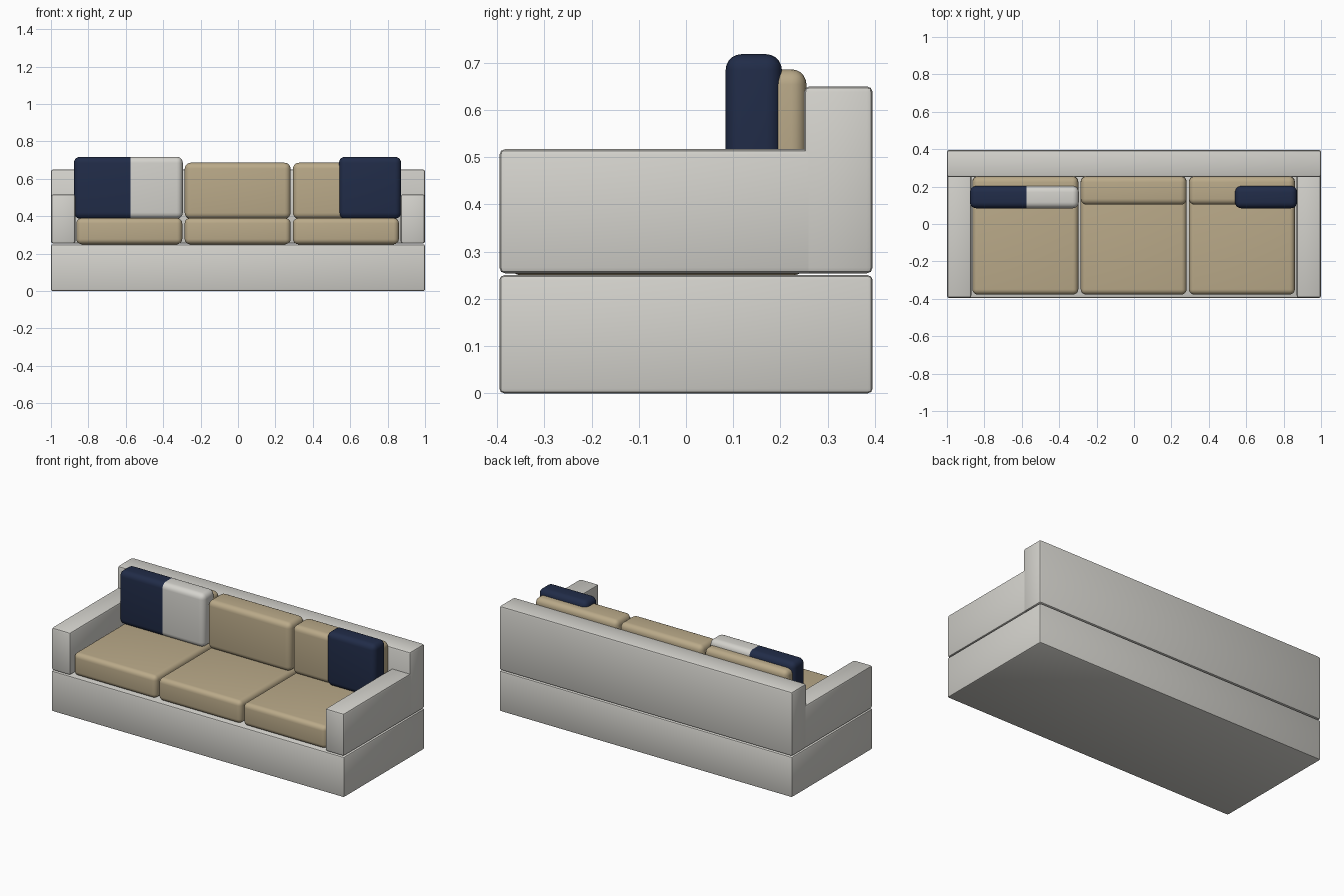
import bpy, bmesh
from math import radians
from mathutils import Vector

cube = bpy.data.objects.get("Cube")
if cube:
    bpy.data.objects.remove(cube)


def material(name, rgb):
    mat = bpy.data.materials.new(name)
    mat.use_nodes = True
    mat.diffuse_color = (*rgb, 1)
    bsdf = mat.node_tree.nodes["Principled BSDF"]
    bsdf.inputs["Base Color"].default_value = (*rgb, 1)
    bsdf.inputs["Roughness"].default_value = 0.8
    return mat


white = material("off_white", (0.66, 0.65, 0.61))
tan = material("tan_fabric", (0.49, 0.40, 0.25))
navy = material("navy_fabric", (0.015, 0.025, 0.065))


def block(name, low, high, radius, segments, mats, split_x=None):
    """Rounded box between two corners; faces left of split_x take the second material."""
    low, high = Vector(low), Vector(high)
    size, middle = high - low, (low + high) / 2
    bm = bmesh.new()
    bmesh.ops.create_cube(bm, size=1)
    for v in bm.verts:
        v.co = Vector(a * b for a, b in zip(v.co, size)) + middle
    bmesh.ops.bevel(bm, geom=bm.edges[:], offset=radius, segments=segments,
                    profile=0.5, affect='EDGES')
    if split_x is not None:
        bmesh.ops.bisect_plane(bm, geom=bm.verts[:] + bm.edges[:] + bm.faces[:],
                               plane_co=(split_x, 0, 0), plane_no=(1, 0, 0))
        for f in bm.faces:
            f.material_index = int(f.calc_center_median().x < split_x)
    mesh = bpy.data.meshes.new(name)
    bm.to_mesh(mesh)
    bm.free()
    for mat in mats:
        mesh.materials.append(mat)
    obj = bpy.data.objects.new(name, mesh)
    bpy.context.collection.objects.link(obj)
    bpy.ops.object.select_all(action='DESELECT')
    obj.select_set(True)
    bpy.context.view_layer.objects.active = obj
    bpy.ops.object.shade_smooth_by_angle(angle=radians(40))
    return obj


# Frame: plinth, backrest and arms
block("base", (-1, -0.395, 0), (1, 0.395, 0.25), 0.01, 2, [white])
block("backrest", (-1, 0.25, 0.254), (1, 0.395, 0.65), 0.012, 2, [white])
for side, x0, x1 in (("right", -0.999, -0.87), ("left", 0.87, 0.999)):
    block(side + "_arm", (x0, -0.395, 0.254), (x1, 0.394, 0.517), 0.012, 2, [white])

# Three seat cushions with back cushions above them
for place, x in (("right", -0.581), ("middle", -0.002), ("left", 0.577)):
    block(place + "_seat_cushion", (x - 0.283, -0.377, 0.25), (x + 0.283, 0.255, 0.39),
          0.028, 5, [tan])
    block(place + "_back_cushion", (x - 0.283, 0.103, 0.386), (x + 0.283, 0.255, 0.686),
          0.032, 5, [tan])

# Throw pillows: one two-tone, one plain
block("two_tone_pillow", (-0.877, 0.084, 0.387), (-0.295, 0.203, 0.718), 0.033, 5,
      [white, navy], split_x=-0.575)
block("navy_pillow", (0.54, 0.084, 0.387), (0.872, 0.203, 0.718), 0.033, 5, [navy])
